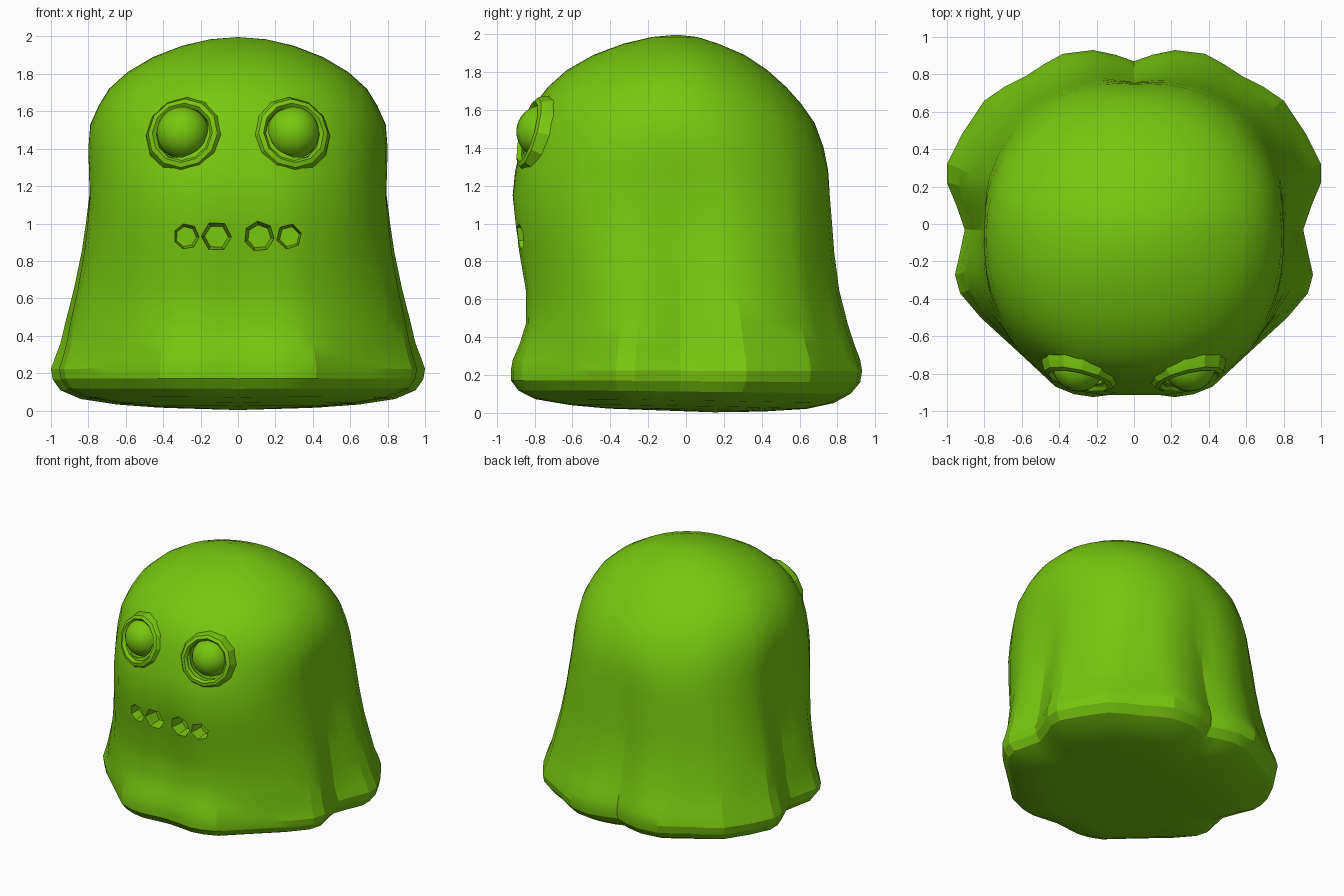
import bpy, bmesh, math
from mathutils import Vector, Matrix

if "Cube" in bpy.data.objects:
    bpy.data.objects.remove(bpy.data.objects["Cube"])

green = bpy.data.materials.new("slime green")
green.diffuse_color = (0.19, 0.57, 0.005, 1)
green.use_nodes = True
green.node_tree.nodes["Principled BSDF"].inputs["Base Color"].default_value = green.diffuse_color


def finish(name, bm, angle=None):
    bmesh.ops.recalc_face_normals(bm, faces=bm.faces)
    me = bpy.data.meshes.new(name)
    bm.to_mesh(me)
    bm.free()
    me.materials.append(green)
    ob = bpy.data.objects.new(name, me)
    bpy.context.collection.objects.link(ob)
    if angle:
        smooth(ob, angle)
    return ob


def smooth(ob, angle):
    bpy.ops.object.select_all(action='DESELECT')
    ob.select_set(True)
    bpy.context.view_layer.objects.active = ob
    bpy.ops.object.shade_smooth_by_angle(angle=math.radians(angle))


def loft(bm, rings):
    rows = [[bm.verts.new(p) for p in r] for r in rings]
    n = len(rows[0])
    for a, b in zip(rows, rows[1:]):
        for i in range(n):
            j = (i + 1) % n
            bm.faces.new((a[i], a[j], b[j], b[i]))
    return rows


# Scalloped hem outline, right half from back to front
CY = -0.05
hem = [(0, .87), (.1, .905), (.22, .93), (.38, .91), (.48, .855), (.58, .79),
       (.69, .735), (.8, .66), (.92, .48), (1.0, .32), (1.0, .22), (.95, .1),
       (.905, -.03), (.93, -.15), (.957, -.27), (.93, -.37), (.82, -.5), (.7, -.61),
       (.58, -.72), (.42, -.87), (.32, -.91), (.22, -.925), (.1, -.91), (0, -.9)]
hem += [(-x, y) for x, y in hem[-2:0:-1]]
unit = [(x, (y - CY) / (.98 if y > CY else .88)) for x, y in hem]

# Body levels: height, half width, front y, back y, share of hem outline, squareness
levels = [
    (.005, .45, -.42, .42, .85, 2.2), (.02, .65, -.62, .64, .95, 2.2),
    (.05, .84, -.80, .78, 1, 2.2), (.10, .95, -.89, .87, 1, 2.2),
    (.16, .99, -.93, .92, 1, 2.2), (.22, 1.0, -.93, .93, 1, 2.2),
    (.28, .98, -.92, .92, 1, 2.2), (.36, .95, -.885, .89, .93, 2.5),
    (.47, .925, -.85, .855, .82, 2.7), (.65, .88, -.85, .81, .68, 2.75),
    (.85, .84, -.885, .785, .52, 2.7), (1.0, .82, -.905, .775, .38, 2.6),
    (1.15, .805, -.92, .765, .24, 2.45), (1.28, .805, -.905, .755, .14, 2.3),
    (1.4, .805, -.875, .73, .06, 2.2), (1.53, .79, -.84, .68, 0, 2.12),
    (1.63, .745, -.80, .61, 0, 2.08), (1.72, .69, -.73, .53, 0, 2.05),
    (1.81, .59, -.63, .43, 0, 2), (1.89, .455, -.49, .31, 0, 2),
    (1.95, .30, -.33, .17, 0, 2), (1.985, .15, -.18, .06, 0, 2)]

rings = []
for z, sx, yf, yb, w, e in levels:
    ring = []
    for ux, uy in unit:
        a = math.atan2(uy, ux)
        c, s = math.cos(a), math.sin(a)
        # the face side is slightly squarer than the back
        k = e + (.1 if uy < 0 and z > .3 else -.05 if z > 1.35 else 0)
        wk = w * (.8 if uy < 0 and .3 < z else 1)
        r = (abs(c) ** k + abs(s) ** k) ** (-1 / k)
        x, y = c * r * (1 - wk) + ux * wk, s * r * (1 - wk) + uy * wk
        x, y = x * sx, CY + y * ((yb - CY) if y > 0 else (CY - yf))
        # underside rises slightly towards the front and the sides
        lift = (.02 * max(0, .5 - y) + .012 * abs(x)) * max(0, 1 - z / .25)
        ring.append((x, y, z + lift))
    rings.append(ring)

bm = bmesh.new()
rows = loft(bm, rings)
base = bm.verts.new((0, .15, .003))
top = bm.verts.new((0, CY, 1.997))
for i in range(len(unit)):
    j = (i + 1) % len(unit)
    bm.faces.new((rows[-1][i], rows[-1][j], top))
    bm.faces.new((rows[0][j], rows[0][i], base))
body = finish("body", bm)

# Mouth pockets and eye sockets cut into the body
EYE = Vector((.295, -.755, 1.485))
bm = bmesh.new()
for x, r, sides, turn in ((-.278, .073, 7, .2), (-.115, .084, 6, .5),
                          (.113, .084, 7, .1), (.275, .073, 6, .8)):
    m = (Matrix.Translation((x, -.88, .93)) @ Matrix.Rotation(math.pi / 2, 4, 'X')
         @ Matrix.Rotation(turn, 4, 'Z'))
    bmesh.ops.create_cone(bm, cap_ends=True, segments=sides, radius1=r * .75,
                          radius2=r * 1.15, depth=.2, matrix=m)
for s in (-1, 1):
    bmesh.ops.create_uvsphere(bm, u_segments=16, v_segments=10, radius=.16,
                              matrix=Matrix.Translation((s * EYE.x, EYE.y, EYE.z)))
cutter = finish("cutter", bm)
cutter.hide_render = True
mod = body.modifiers.new("holes", 'BOOLEAN')
mod.operation = 'DIFFERENCE'
mod.solver = 'EXACT'
mod.use_self = True
mod.object = cutter
bpy.context.view_layer.objects.active = body
bpy.ops.object.modifier_apply(modifier=mod.name)
bpy.data.objects.remove(cutter)
smooth(body, 20)

# Eyes: tilted low-sided collar and smooth ball
collar = [(.235, -.13), (.21, -.03), (.19, .01), (.165, .02), (.148, .0), (.143, -.08)]
for s, side in ((-1, "left"), (1, "right")):
    turn = Vector((s * .22, -.93, .26)).to_track_quat('Z', 'Y').to_matrix().to_4x4()
    m = Matrix.Translation((s * .293, -.82, 1.48)) @ turn
    bm = bmesh.new()
    loft(bm, [[m @ Vector((r * math.cos(k * math.tau / 12), r * math.sin(k * math.tau / 12), d))
               for k in range(12)] for r, d in collar + collar[:1]])
    finish(side + "_eye_rim", bm, 25)
    bm = bmesh.new()
    bmesh.ops.create_uvsphere(bm, u_segments=24, v_segments=16, radius=.141,
                              matrix=Matrix.Translation((s * EYE.x, EYE.y, EYE.z)))
    finish(side + "_eyeball", bm, 40)
